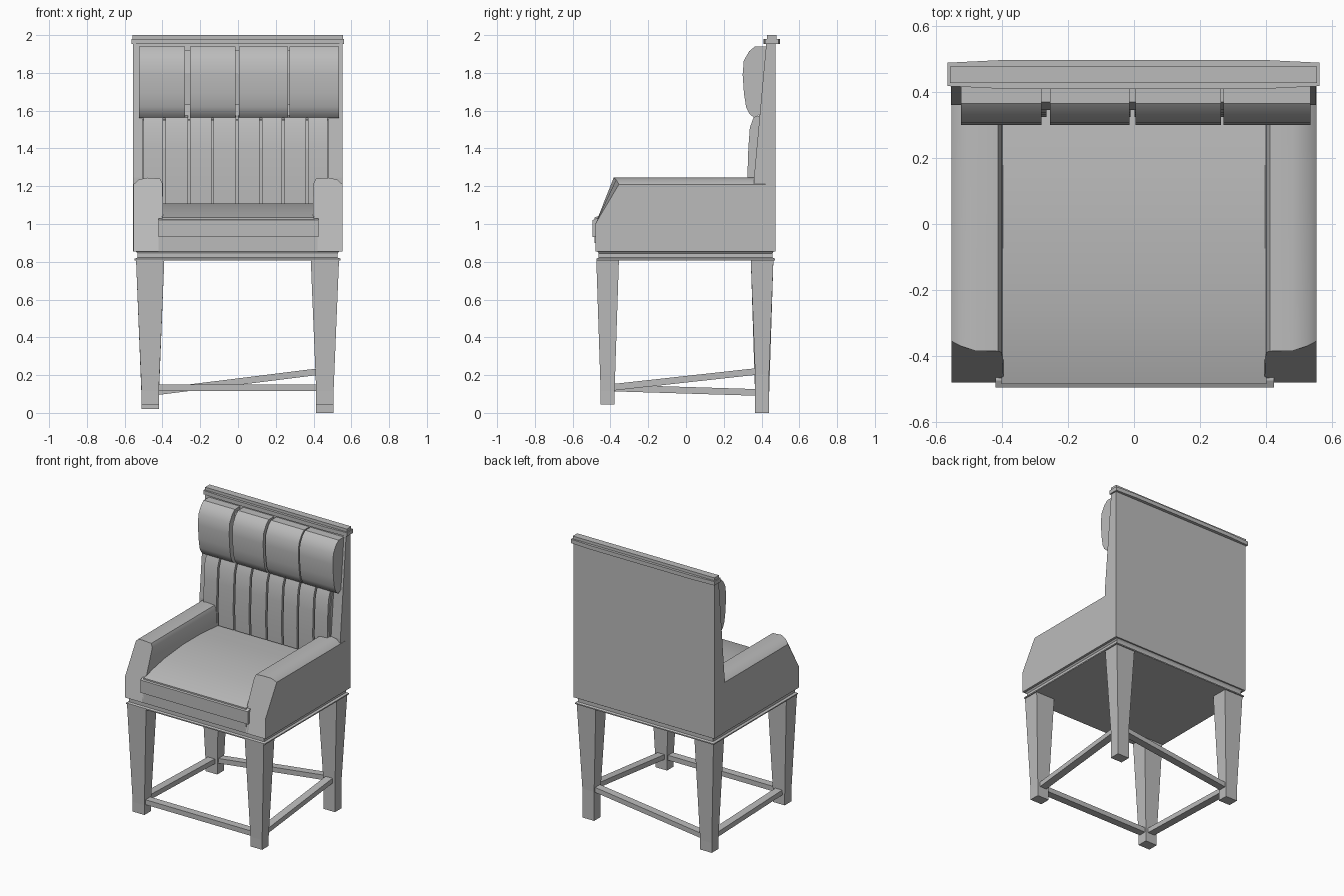
import bpy, bmesh, math
from mathutils import Vector

if "Cube" in bpy.data.objects:
    bpy.data.objects.remove(bpy.data.objects["Cube"], do_unlink=True)

grey = bpy.data.materials.new("warm_grey")
grey.use_nodes = True
colour = (0.5, 0.5, 0.5, 1)
grey.diffuse_color = colour
grey.node_tree.nodes["Principled BSDF"].inputs["Base Color"].default_value = colour


def loft(name, rings, smooth=0):
    """Skin a list of equal-length point rings and cap both ends."""
    bm = bmesh.new()
    loops = [[bm.verts.new(p) for p in ring] for ring in rings]
    n = len(loops[0])
    for a, b in zip(loops, loops[1:]):
        for i in range(n):
            j = (i + 1) % n
            bm.faces.new((a[i], a[j], b[j], b[i]))
    bm.faces.new(loops[0])
    bm.faces.new(loops[-1])
    bmesh.ops.recalc_face_normals(bm, faces=bm.faces)
    mesh = bpy.data.meshes.new(name)
    bm.to_mesh(mesh)
    bm.free()
    mesh.materials.append(grey)
    obj = bpy.data.objects.new(name, mesh)
    bpy.context.collection.objects.link(obj)
    if smooth:
        bpy.ops.object.select_all(action='DESELECT')
        obj.select_set(True)
        bpy.context.view_layer.objects.active = obj
        bpy.ops.object.shade_smooth_by_angle(angle=math.radians(smooth))
    return obj


def rect(x0, x1, y0, y1, z):
    return [(x0, y0, z), (x1, y0, z), (x1, y1, z), (x0, y1, z)]


def box(name, x0, x1, y0, y1, z0, z1):
    return loft(name, [rect(x0, x1, y0, y1, z) for z in (z0, z1)])


def side_profile(name, x0, x1, points, smooth=0):
    """Extrude a (y, z) outline across x."""
    return loft(name, [[(x, y, z) for y, z in points] for x in (x0, x1)], smooth)


# Tapered legs of slightly unequal length
feet = {("front", "right"): 0.045, ("front", "left"): 0.045,
        ("back", "right"): 0.02, ("back", "left"): 0.0}
knee_z = {}
for (row, side), foot in feet.items():
    cx = -0.465 if side == "right" else 0.46
    cy = -0.415 if row == "front" else 0.403
    knee = {"right": 0.09, "left": 0.205}[side] if row == "back" else 0.115
    knee_z[row, side] = Vector((cx, cy, knee))
    rings = [rect(cx - w, cx + w, cy - d, cy + d, z)
             for w, d, z in ((0.046, 0.037, foot), (0.046, 0.037, knee),
                             (0.075, 0.06, 0.815))]
    loft(f"{row}_{side}_leg", rings)

# Stretchers running from leg to leg
for name, a, b in (("front", ("front", "right"), ("front", "left")),
                   ("back", ("back", "right"), ("back", "left")),
                   ("right", ("front", "right"), ("back", "right")),
                   ("left", ("front", "left"), ("back", "left"))):
    p, q = knee_z[a], knee_z[b]
    across = Vector((0, 0.027, 0)) if name in ("front", "back") else Vector((0.027, 0, 0))
    up = Vector((0, 0, 0.035))
    loft(f"{name}_stretcher",
         [[e - across, e + across, e + across + up, e - across + up] for e in (p, q)])

# Moulded frame under the seat
loft("base_moulding", [rect(-w - 0.002, w - 0.002, -d, d - 0.004, z)
                       for w, d, z in ((0.545, 0.475, 0.808), (0.545, 0.475, 0.816),
                                       (0.53, 0.462, 0.822), (0.53, 0.462, 0.845),
                                       (0.54, 0.47, 0.857))])

# Seat box and crowned cushion
box("seat_box", -0.42, 0.42, -0.48, 0.42, 0.855, 0.95)
crown = [(-0.485, 0.9), (-0.485, 1.035), (-0.4, 1.062), (-0.25, 1.09), (-0.05, 1.108),
         (0.15, 1.108), (0.38, 1.09), (0.38, 0.9)]
side_profile("seat_cushion", -0.402, 0.402, crown, 40)
side_profile("seat_front_lip", -0.42, 0.425,
             [(-0.495, 0.93), (-0.495, 1.02), (-0.475, 1.03), (-0.46, 1.03), (-0.46, 0.93)])

# Arms: sloped front, rolled outer top edge
section = [(0.395, 0.855, -0.48), (0.395, 1.0, -0.48), (0.4, 1.215, -0.39),
           (0.412, 1.24, -0.385), (0.48, 1.245, -0.385), (0.525, 1.235, -0.37),
           (0.553, 1.21, -0.355), (0.553, 1.0, -0.48), (0.553, 0.855, -0.48)]
for side, s in (("left", 1), ("right", -1)):
    loft(f"{side}_arm", [[(s * x, y, z) for x, z, y in section],
                         [(s * x, 0.42, z) for x, z, y in section]], 40)

# Tall back board with leaning front
side_profile("back_board", -0.555, 0.552,
             [(0.36, 0.855), (0.36, 1.245), (0.425, 1.955), (0.475, 1.955), (0.475, 0.855)])

# Vertical channels of the lower backrest
edges = [-0.505, -0.39, -0.26, -0.135, -0.005, 0.12, 0.24, 0.365, 0.48]
channel = [(0.42, 1.07), (0.33, 1.1), (0.325, 1.25), (0.33, 1.4), (0.338, 1.51),
           (0.358, 1.565), (0.41, 1.58)]
for i, (a, b) in enumerate(zip(edges, edges[1:])):
    side_profile(f"back_channel_{i + 1}", a + 0.006, b - 0.006, channel, 35)
side_profile("channel_backing", edges[0], edges[-1],
             [(0.42, 1.07), (0.35, 1.1), (0.345, 1.4), (0.37, 1.55), (0.42, 1.56)])

# Head cushions
pillow = [(0.43, 1.94), (0.365, 1.94), (0.335, 1.915), (0.306, 1.865), (0.3, 1.79),
          (0.307, 1.69), (0.318, 1.62), (0.335, 1.585), (0.36, 1.562), (0.41, 1.59)]
for i, (a, b) in enumerate(((-0.525, -0.28), (-0.255, -0.013),
                            (0.004, 0.264), (0.272, 0.535))):
    side_profile(f"head_cushion_{i + 1}", a, b, pillow, 35)
side_profile("head_cushion_core", -0.5, 0.5,
             [(0.43, 1.92), (0.37, 1.92), (0.345, 1.8), (0.355, 1.63), (0.41, 1.63)])

# Cap rail along the top, gently bowed in plan
plan = [(-0.565, 0.418), (-0.4, 0.41), (0.4, 0.41), (0.562, 0.418),
        (0.562, 0.489), (0.4, 0.497), (-0.4, 0.497), (-0.565, 0.489)]
loft("cap_rail", [[(x, y, z) for x, y in plan] for z in (1.952, 1.98)])
box("cap_top", -0.558, 0.555, 0.428, 0.478, 1.975, 2.0)
